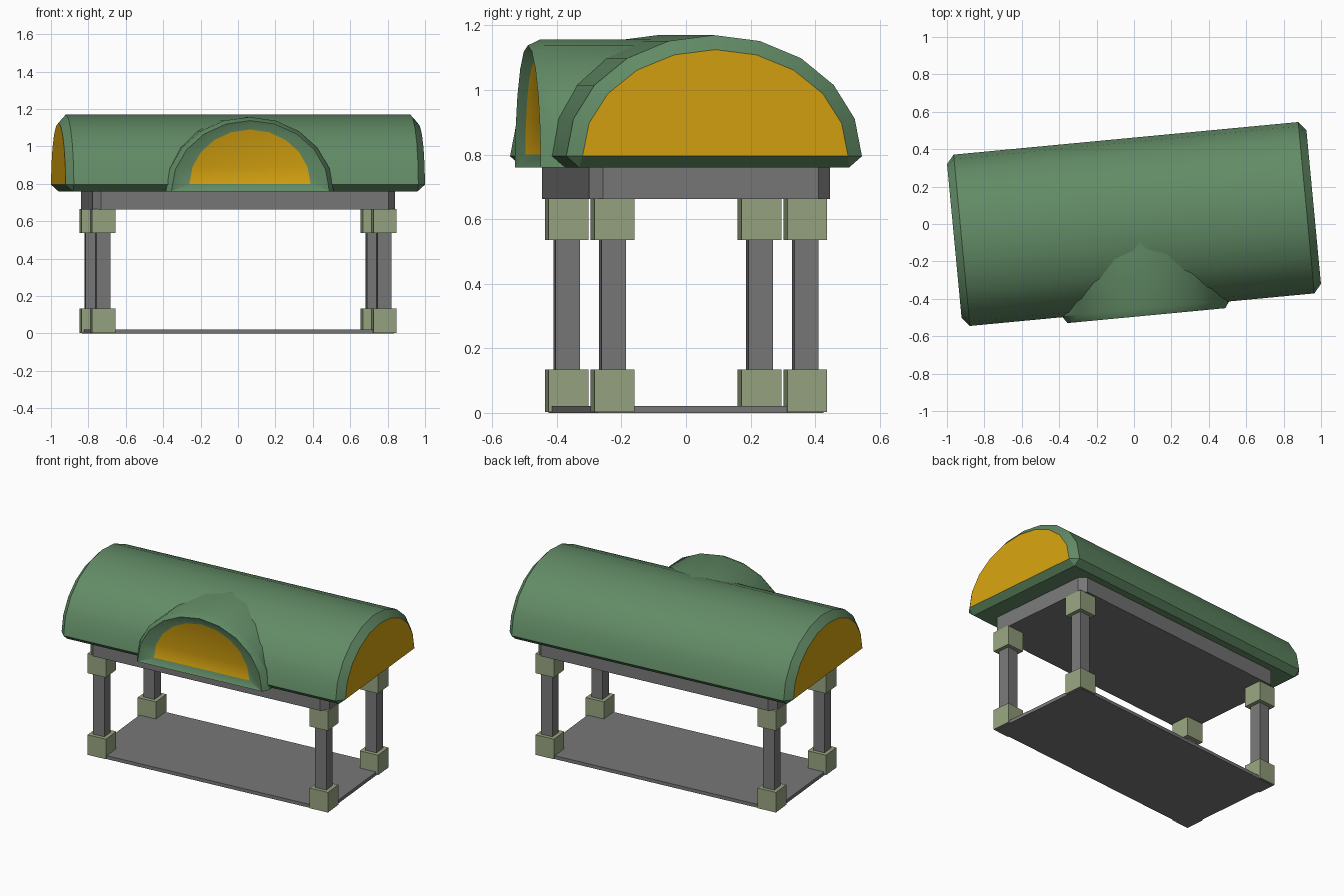
import bpy, bmesh, math
from mathutils import Matrix, Vector

if "Cube" in bpy.data.objects:
    bpy.data.objects.remove(bpy.data.objects["Cube"])

YAW = Matrix.Rotation(math.radians(5.4), 4, 'Z')   # whole model is turned slightly


def material(name, rgb):
    m = bpy.data.materials.new(name)
    m.diffuse_color = (*rgb, 1)
    m.use_nodes = True
    m.node_tree.nodes["Principled BSDF"].inputs["Base Color"].default_value = m.diffuse_color
    return m


GREEN = material("roof green", (0.122, 0.26, 0.132))
GOLD = material("gold panel", (0.66, 0.36, 0.005))
GREY = material("stone grey", (0.188, 0.188, 0.188))
SAGE = material("pale sage", (0.31, 0.37, 0.22))


def finish(bm, name, mats, smooth=False):
    bmesh.ops.remove_doubles(bm, verts=bm.verts, dist=1e-5)
    bmesh.ops.dissolve_degenerate(bm, edges=bm.edges, dist=1e-5)
    bmesh.ops.recalc_face_normals(bm, faces=bm.faces)
    bm.transform(YAW)
    me = bpy.data.meshes.new(name)
    bm.to_mesh(me)
    bm.free()
    for m in mats:
        me.materials.append(m)
    ob = bpy.data.objects.new(name, me)
    bpy.context.collection.objects.link(ob)
    if smooth:
        bpy.ops.object.select_all(action='DESELECT')
        ob.select_set(True)
        bpy.context.view_layer.objects.active = ob
        bpy.ops.object.shade_smooth_by_angle(angle=math.radians(30))
    return ob


def box(name, mat, size, loc, chamfer=0):
    bm = bmesh.new()
    bmesh.ops.create_cube(bm, size=1)
    bm.transform(Matrix.Translation(loc) @ Matrix.Diagonal((*size, 1)))
    if chamfer:
        upright = [e for e in bm.edges
                   if abs(e.verts[0].co.z - e.verts[1].co.z) > 1e-4]
        bmesh.ops.bevel(bm, geom=upright, offset=chamfer, segments=1, affect='EDGES')
    return finish(bm, name, [mat])


def arch(half, base, rise, foot, foot_z, n=10):
    """Half-ellipse outline with one foot point on each side."""
    pts = [(half * math.cos(math.pi * i / n), base + rise * math.sin(math.pi * i / n))
           for i in range(n + 1)]
    return [(foot, foot_z)] + pts + [(-foot, foot_z)]


def loft(name, rings, gold_caps):
    """Skin a list of rings; the caps listed in gold_caps become gold."""
    bm = bmesh.new()
    loops = [[bm.verts.new(p) for p in r] for r in rings]
    for a, b in zip(loops, loops[1:]):
        for i in range(len(a)):
            j = (i + 1) % len(a)
            bm.faces.new((a[i], a[j], b[j], b[i]))
    for k in (0, -1):
        bm.faces.new(loops[k]).material_index = 1 if k in gold_caps else 0
    return finish(bm, name, [GREEN, GOLD], smooth=True)


# Barrel roof along the long axis, with chamfered ends and gold end panels
body = arch(0.46, 0.795, 0.375, 0.42, 0.76)
panel = arch(0.413, 0.795, 0.33, 0.413, 0.795)
loft("barrel_roof",
     [[(u, v, z) for v, z in prof]
      for u, prof in ((-0.965, panel), (-0.925, body), (0.925, body), (0.965, panel))],
     (0, -1))

# Arched dormer at the front, with a recessed gold panel
outer = arch(0.45, 0.76, 0.397, 0.45, 0.76)
rim = arch(0.424, 0.76, 0.378, 0.424, 0.76)
recess = arch(0.325, 0.80, 0.29, 0.325, 0.80)
loft("front_dormer",
     [[(0.02 + u, v, z) for u, z in prof]
      for v, prof in ((-0.05, outer), (-0.455, outer), (-0.494, rim), (-0.471, recess))],
     (-1,))

# Beam slab under the roof and floor slab
box("roof_beam", GREY, (1.624, 0.75, 0.1), (0, 0, 0.712), chamfer=0.04)
box("floor", GREY, (1.61, 0.704, 0.022), (0, 0, 0.011))

# Four posts with square base and top blocks
for sx, side in ((-1, "left"), (1, "right")):
    for sy, end in ((-1, "front"), (1, "back")):
        x, y = sx * 0.755, sy * 0.30
        tag = end + "_" + side
        box(tag + "_post", GREY, (0.076, 0.076, 0.45), (x, y, 0.335))
        box(tag + "_base", SAGE, (0.124, 0.124, 0.131), (x, y, 0.0685))
        box(tag + "_top_block", SAGE, (0.124, 0.124, 0.128), (x, y, 0.60))
